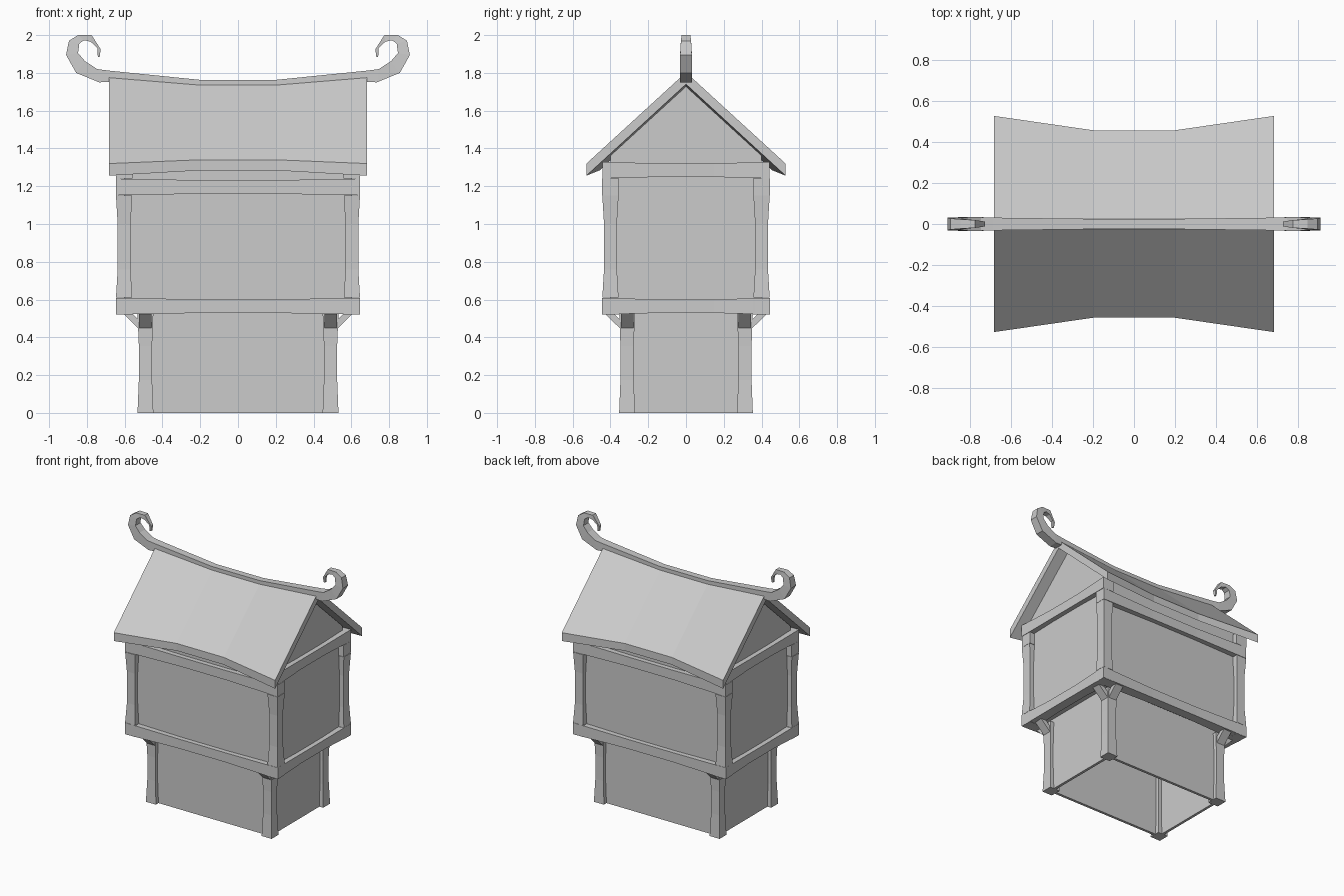
import bpy
import bmesh
from mathutils import Vector

if "Cube" in bpy.data.objects:
    bpy.data.objects.remove(bpy.data.objects["Cube"])


def loft(name, rings):
    """Skin a list of equal-length point rings and cap both ends."""
    bm = bmesh.new()
    vr = [[bm.verts.new(Vector(p)) for p in r] for r in rings]
    n = len(rings[0])
    for a, b in zip(vr, vr[1:]):
        for i in range(n):
            j = (i + 1) % n
            bm.faces.new((a[i], a[j], b[j], b[i]))
    bm.faces.new(vr[0])
    bm.faces.new(vr[-1])
    bmesh.ops.recalc_face_normals(bm, faces=bm.faces)
    me = bpy.data.meshes.new(name)
    bm.to_mesh(me)
    bm.free()
    ob = bpy.data.objects.new(name, me)
    bpy.context.collection.objects.link(ob)
    return ob


def timber(name, centre, axis, half_len, half_w, waist, split):
    """Square timber, slimmer between -split and +split."""
    rings = []
    u, v = [k for k in range(3) if k != axis]
    for t, h in ((-half_len, half_w), (-split, waist), (split, waist), (half_len, half_w)):
        ring = []
        for a, b in ((-1, -1), (1, -1), (1, 1), (-1, 1)):
            p = list(centre)
            p[axis] += t
            p[u] += a * h
            p[v] += b * h
            ring.append(p)
        rings.append(ring)
    return loft(name, rings)


def box(name, centre, half):
    return timber_box(name, centre, half)


def timber_box(name, c, h):
    ring = [(-1, -1), (1, -1), (1, 1), (-1, 1)]
    return loft(name, [[(c[0] + a * h[0], c[1] + b * h[1], c[2] + s * h[2])
                        for a, b in ring] for s in (-1, 1)])


LX, LY = 0.49, 0.312   # lower post centres
UX, UY = 0.603, 0.40   # upper post centres

# Lower walls: thin panels, open underneath
for s in (-1, 1):
    box("lower_wall_long", (0, s * LY, 0.28), (LX, 0.01, 0.28))
    box("lower_wall_short", (s * LX, 0, 0.28), (0.01, LY, 0.28))

# Posts and the diagonal braces below the floor frame
brace = [(0.03, 0.44), (0.122, 0.53), (0.075, 0.53), (0.03, 0.485)]
for sx in (-1, 1):
    for sy in (-1, 1):
        timber("lower_post", (sx * LX, sy * LY, 0.265), 2, 0.265, 0.042, 0.035, 0.09)
        timber("upper_post", (sx * UX, sy * UY, 0.88), 2, 0.27, 0.043, 0.034, 0.12)
        loft("brace_side", [[(sx * (LX + u), sy * LY + w, z) for u, z in brace]
                            for w in (-0.033, 0.033)])
        loft("brace_front", [[(sx * LX + w, sy * (LY + u), z) for u, z in brace]
                             for w in (-0.033, 0.033)])

# Horizontal frame beams
for s in (-1, 1):
    timber("floor_beam_long", (0, s * UY, 0.565), 0, 0.645, 0.044, 0.036, 0.2)
    timber("floor_beam_short", (s * UX, 0, 0.565), 1, 0.442, 0.044, 0.036, 0.15)
    timber("top_beam_long", (0, s * UY, 1.196), 0, 0.645, 0.044, 0.036, 0.2)
    timber("top_beam_short", (s * UX, 0, 1.285), 1, 0.442, 0.044, 0.036, 0.15)

# Upper body with gable ends
body = [(-UY, 0.56), (UY, 0.56), (UY, 1.362), (0, 1.728), (-UY, 1.362)]
loft("upper_walls", [[(x, y, z) for y, z in body] for x in (-UX, UX)])

# Roof: a sagging thick gable shell, (x, eave y, eave top, eave bottom, apex top, apex bottom)
roof = [(-0.683, 0.527, 1.32, 1.256, 1.803, 1.74), (-0.2, 0.457, 1.34, 1.284, 1.758, 1.702)]
roof += [(-r[0],) + r[1:] for r in reversed(roof)]
loft("roof", [[(x, -e, et), (x, 0, at), (x, e, et), (x, e, eb), (x, 0, ab), (x, -e, eb)]
              for x, e, et, eb, at, ab in roof])

# Ridge beam with curled ends: outer x, z, inner x, z, half width
half = [(0.20, 1.70, 0.20, 1.763, 0.025), (0.685, 1.752, 0.685, 1.812, 0.031),
        (0.735, 1.75, 0.745, 1.82, 0.033), (0.857, 1.80, 0.81, 1.862, 0.033),
        (0.91, 1.895, 0.847, 1.905, 0.031), (0.895, 1.97, 0.84, 1.955, 0.027),
        (0.847, 2.0, 0.815, 1.973, 0.023), (0.775, 2.0, 0.78, 1.965, 0.019),
        (0.727, 1.925, 0.745, 1.932, 0.012), (0.732, 1.885, 0.742, 1.885, 0.008)]
path = [(-a, b, -c, d, w) for a, b, c, d, w in reversed(half)] + half
loft("ridge_beam", [[(a, -w, b), (a, w, b), (c, w, d), (c, -w, d)]
                    for a, b, c, d, w in path])
